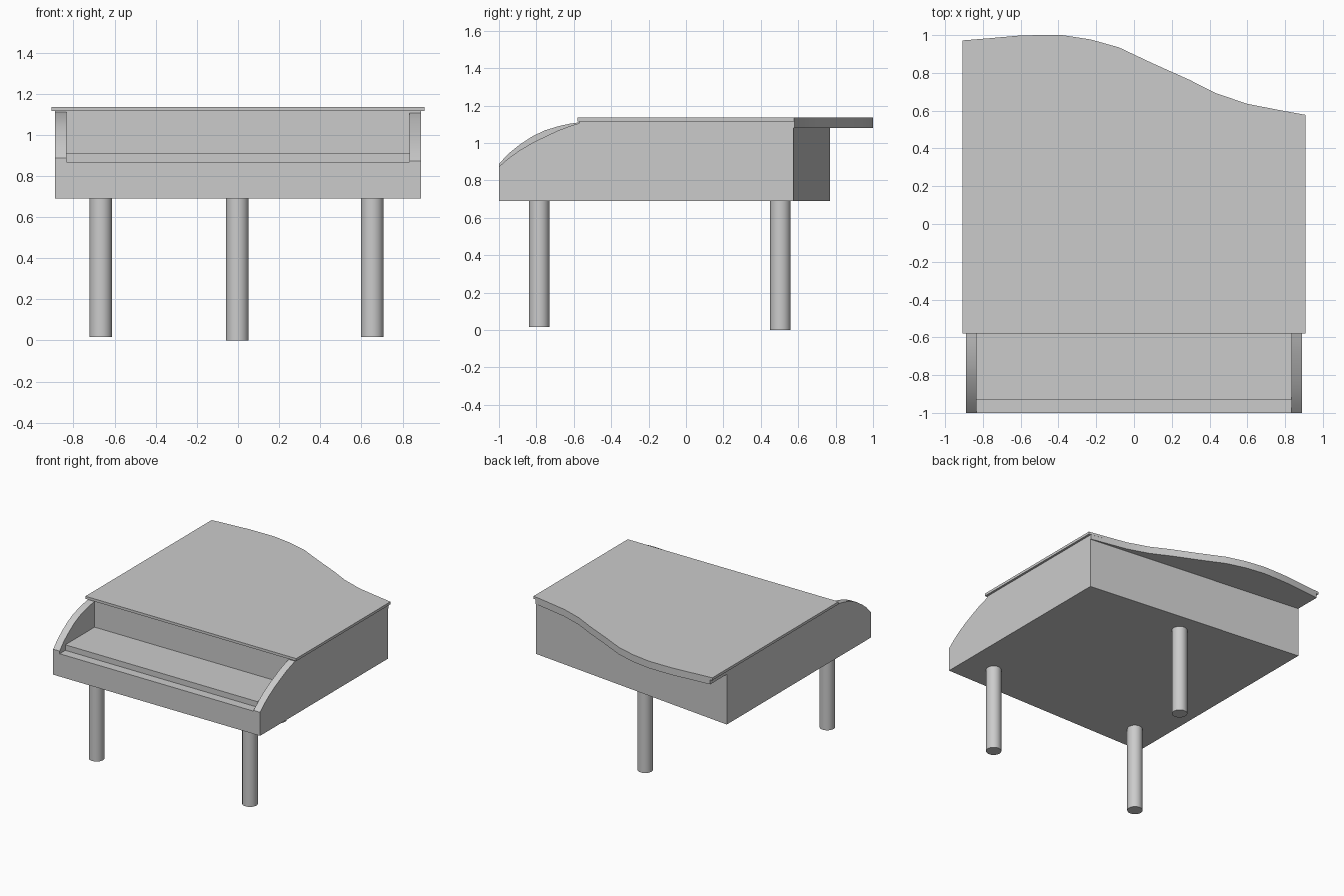
import bpy, bmesh
from mathutils import Vector

default = bpy.data.objects.get("Cube")
if default:
    bpy.data.objects.remove(default, do_unlink=True)

grey = bpy.data.materials.new("plain grey")
grey.use_nodes = True
grey.diffuse_color = (0.6, 0.6, 0.6, 1)
grey.node_tree.nodes["Principled BSDF"].inputs["Base Color"].default_value = grey.diffuse_color


def finish(obj):
    """Apply the material and smooth the shallow angles only."""
    obj.data.materials.append(grey)
    bpy.ops.object.select_all(action="DESELECT")
    obj.select_set(True)
    bpy.context.view_layer.objects.active = obj
    bpy.ops.object.shade_smooth_by_angle()


def prism(name, outline, shift):
    """Extrude a closed 3D outline along a shift vector."""
    bm = bmesh.new()
    face = bm.faces.new([bm.verts.new(p) for p in outline])
    out = bmesh.ops.extrude_face_region(bm, geom=[face], use_keep_orig=True)
    moved = [v for v in out["geom"] if isinstance(v, bmesh.types.BMVert)]
    bmesh.ops.translate(bm, verts=moved, vec=Vector(shift))
    bmesh.ops.recalc_face_normals(bm, faces=bm.faces)
    mesh = bpy.data.meshes.new(name)
    bm.to_mesh(mesh)
    bm.free()
    obj = bpy.data.objects.new(name, mesh)
    bpy.context.collection.objects.link(obj)
    finish(obj)


def leg(name, x, y, bottom):
    height = BASE - bottom
    bpy.ops.mesh.primitive_cylinder_add(vertices=32, radius=0.055, depth=height,
                                        location=(x, y, bottom + height / 2))
    bpy.context.object.name = name
    finish(bpy.context.object)


BASE, RIM, TOP = 0.69, 1.115, 1.135
SIDE, INNER, LID_SIDE = 0.89, 0.835, 0.907
WALL, LID_FRONT = -0.57, -0.58

# Case with its straight, slanting back
prism("case", [(-SIDE, WALL, BASE), (SIDE, WALL, BASE), (SIDE, 0.575, BASE), (-SIDE, 0.77, BASE)],
      (0, 0, RIM - BASE))

# Keybed: low front slip with a step up to the key surface
keybed = [(-1, BASE), (-1, 0.867), (-0.93, 0.867), (-0.93, 0.91), (WALL, 0.91), (WALL, BASE)]
prism("keybed", [(-INNER, y, z) for y, z in keybed], (2 * INNER, 0, 0))

# Curved cheeks either side of the keybed
right_curve = [(-1, 0.888), (-0.95, 0.942), (-0.89, 0.99), (-0.82, 1.036), (-0.755, 1.067),
               (-0.68, 1.09), (-0.62, 1.103), (WALL, 1.11)]
left_curve = [(-1, 0.873), (-0.95, 0.917), (-0.89, 0.96), (-0.82, 1.001), (-0.755, 1.033),
              (-0.68, 1.068), (-0.62, 1.09), (WALL, 1.106)]
for name, x, curve in (("right_cheek", -SIDE, right_curve), ("left_cheek", INNER, left_curve)):
    profile = [(WALL, BASE), (-1, BASE)] + curve
    prism(name, [(x, y, z) for y, z in profile], (SIDE - INNER, 0, 0))

# Lid with a wavy back edge, and the thicker overhang beneath it
wave = [(-0.77, 0.983), (-0.6, 0.998), (-0.5, 1.0), (-0.38, 1.0), (-0.23, 0.977), (-0.08, 0.935),
        (0.1, 0.85), (0.29, 0.765), (0.435, 0.692), (0.6, 0.636), (0.77, 0.603)]
lid = [(LID_SIDE, LID_FRONT), (-LID_SIDE, LID_FRONT), (-LID_SIDE, 0.972)] + wave + [(LID_SIDE, 0.578)]
prism("lid", [(x, y, RIM) for x, y in lid], (0, 0, TOP - RIM))
overhang = [(SIDE, 0.5), (-SIDE, 0.5), (-SIDE, 0.973)] + wave + [(SIDE, 0.58)]
prism("lid_overhang", [(x, y, 1.08) for x, y in overhang], (0, 0, RIM - 1.08))

# Round legs
leg("front_right_leg", -0.667, -0.785, 0.017)
leg("front_left_leg", 0.653, -0.785, 0.017)
leg("back_leg", -0.003, 0.505, 0)
